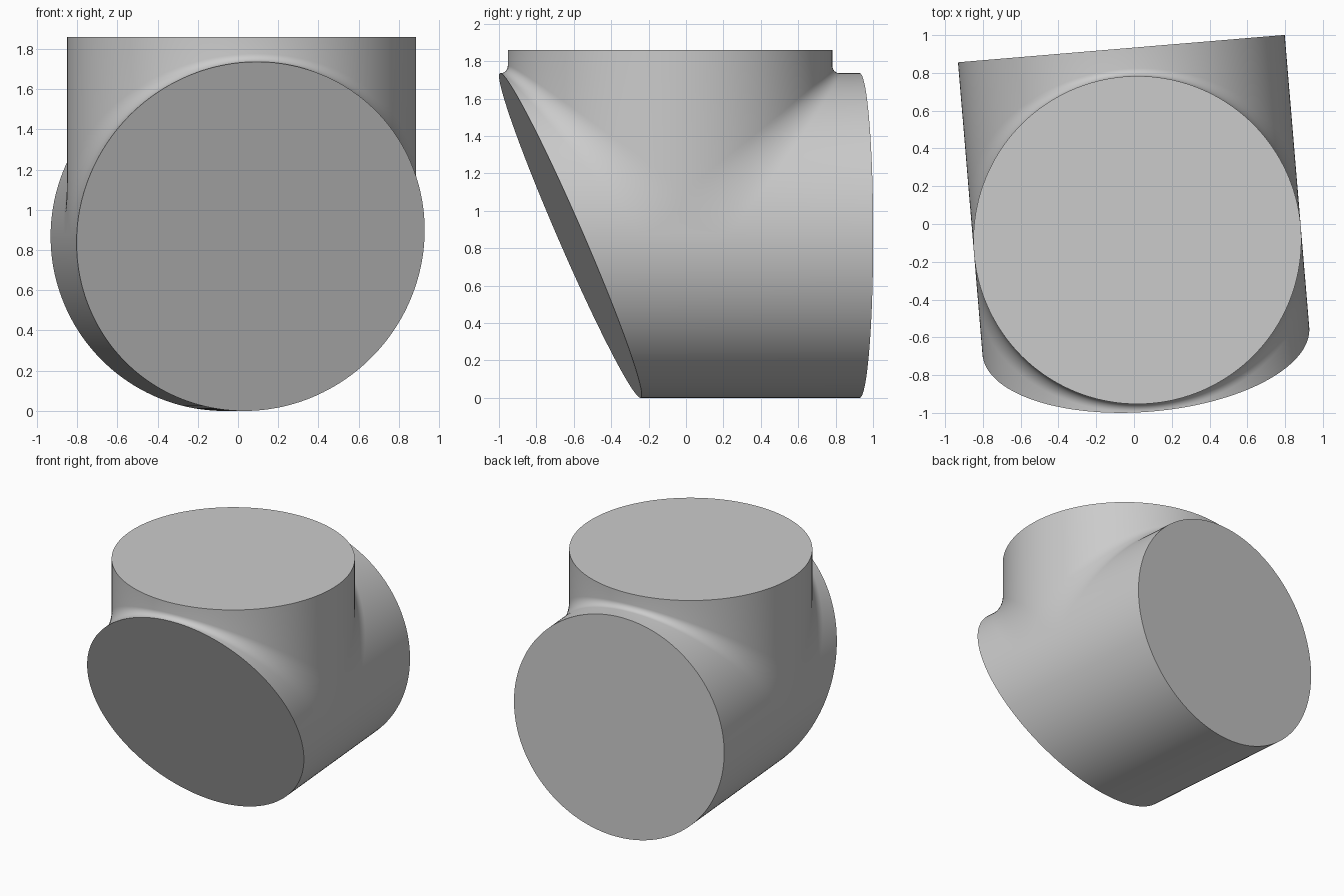
import bpy, bmesh
from math import sin, cos, pi, radians

cube = bpy.data.objects.get("Cube")
if cube:
    bpy.data.objects.remove(cube, do_unlink=True)

R = 0.868            # radius shared by both pipes
BACK = 1.017         # back end, measured from the branch axis
FRONT = 0.535        # slanted front end, at axis height
SLANT = 0.433        # forward lean of the front end per unit height
TOP = 0.992          # branch top above the main axis
SLICES, ARC = 128, 8

grey = bpy.data.materials.new("light grey")
grey.use_nodes = True
colour = (0.6, 0.6, 0.6, 1)
grey.diffuse_color = colour
grey.node_tree.nodes["Principled BSDF"].inputs["Base Color"].default_value = colour


def fillet(h, d):
    """Concave quarter arc from the main pipe up to the branch."""
    for i in range(ARC + 1):
        a = pi / 2 * i / ARC
        yield h + d - d * sin(a), h + d - d * cos(a)


def section(theta):
    """Outline of the tee in one lengthwise slice."""
    h = R * cos(theta)
    d = 0.04 + 0.2 * (1 - cos(theta))
    arc = list(fillet(h, d))
    outline = [(-FRONT + SLANT * h, -h), (BACK, -h), (BACK, h)]
    outline += arc + [(h, TOP), (-h, TOP)]
    outline += [(-y, z) for y, z in reversed(arc)]
    outline += [(-FRONT - SLANT * h, h)]
    return [(R * sin(theta), y, z) for y, z in outline]


# Pipe tee: slices lofted from one side to the other
bm = bmesh.new()
limit = radians(89.6)
rings = []
for i in range(SLICES + 1):
    theta = -limit + 2 * limit * i / SLICES
    rings.append([bm.verts.new(p) for p in section(theta)])
for a, b in zip(rings, rings[1:]):
    for j in range(len(a)):
        k = (j + 1) % len(a)
        bm.faces.new((a[j], a[k], b[k], b[j]))
bm.faces.new(rings[0])
bm.faces.new(rings[-1])
bmesh.ops.recalc_face_normals(bm, faces=bm.faces[:])

mesh = bpy.data.meshes.new("pipe_tee")
bm.to_mesh(mesh)
bm.free()
mesh.materials.append(grey)
tee = bpy.data.objects.new("pipe_tee", mesh)
bpy.context.collection.objects.link(tee)
tee.location = (0.018, -0.085, R)
tee.rotation_euler.z = radians(4.79)

# Smooth walls, sharp rims
bpy.ops.object.select_all(action="DESELECT")
tee.select_set(True)
bpy.context.view_layer.objects.active = tee
bpy.ops.object.shade_smooth_by_angle(angle=radians(30))
